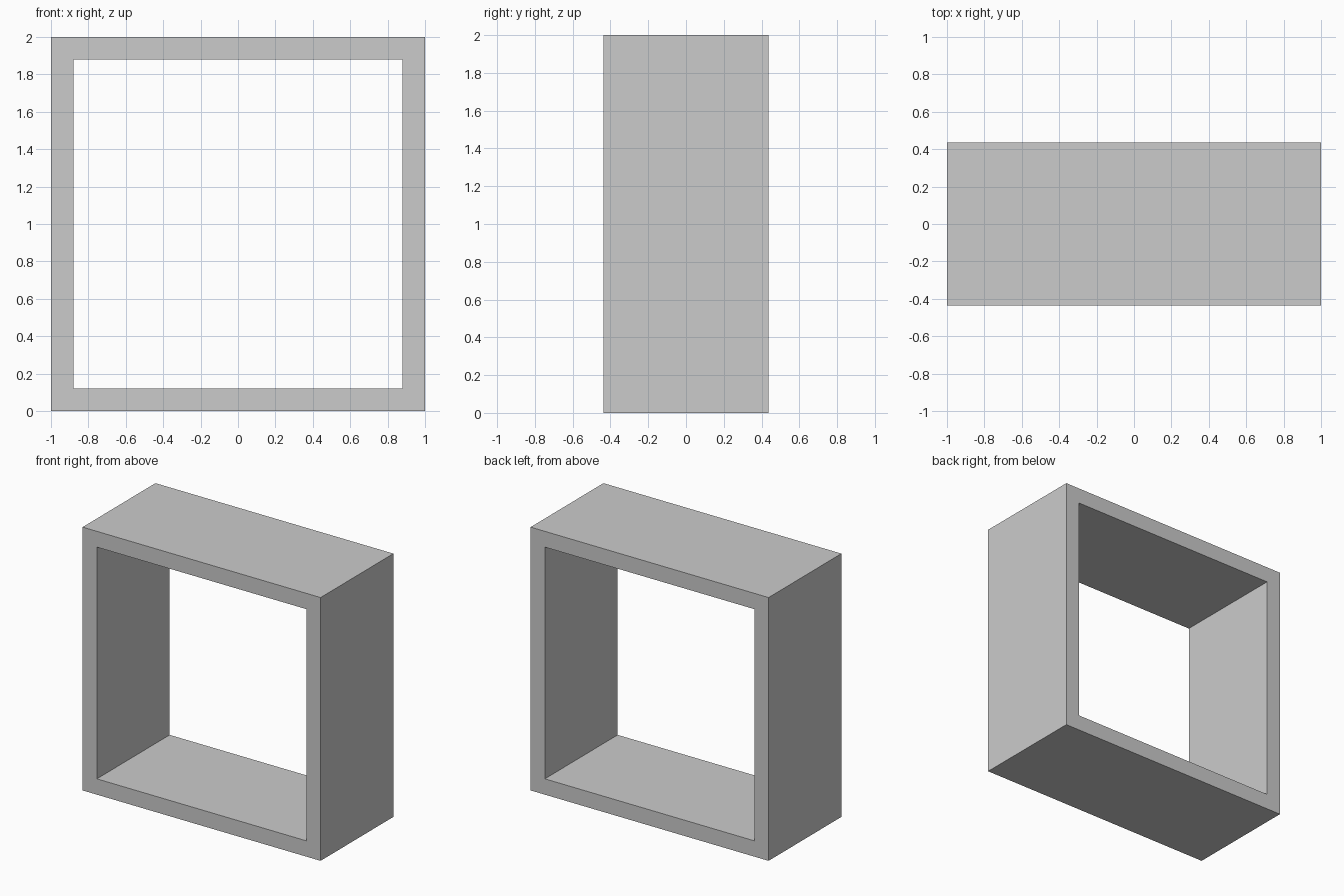
import bpy
import bmesh

if "Cube" in bpy.data.objects:
    bpy.data.objects.remove(bpy.data.objects["Cube"])

HALF = 1.0       # half of outer width
WALL = 0.12      # board thickness
DEPTH = 0.874    # front to back


def square(bm, half):
    """Square loop in the front plane, centred at z = 1."""
    return [bm.verts.new((sx * half, -DEPTH / 2, HALF + sz * half))
            for sx, sz in ((-1, -1), (1, -1), (1, 1), (-1, 1))]


# Open square frame: mitred front ring, extruded to the back
bm = bmesh.new()
outer, inner = square(bm, HALF), square(bm, HALF - WALL)
ring = []
for i in range(4):
    j = (i + 1) % 4
    ring.append(bm.faces.new((outer[i], outer[j], inner[j], inner[i])))
ext = bmesh.ops.extrude_face_region(bm, geom=ring, use_keep_orig=True)
back = [g for g in ext["geom"] if isinstance(g, bmesh.types.BMVert)]
bmesh.ops.translate(bm, verts=back, vec=(0, DEPTH, 0))
bmesh.ops.recalc_face_normals(bm, faces=bm.faces)

mesh = bpy.data.meshes.new("square_frame")
bm.to_mesh(mesh)
bm.free()
frame = bpy.data.objects.new("square_frame", mesh)
bpy.context.collection.objects.link(frame)
